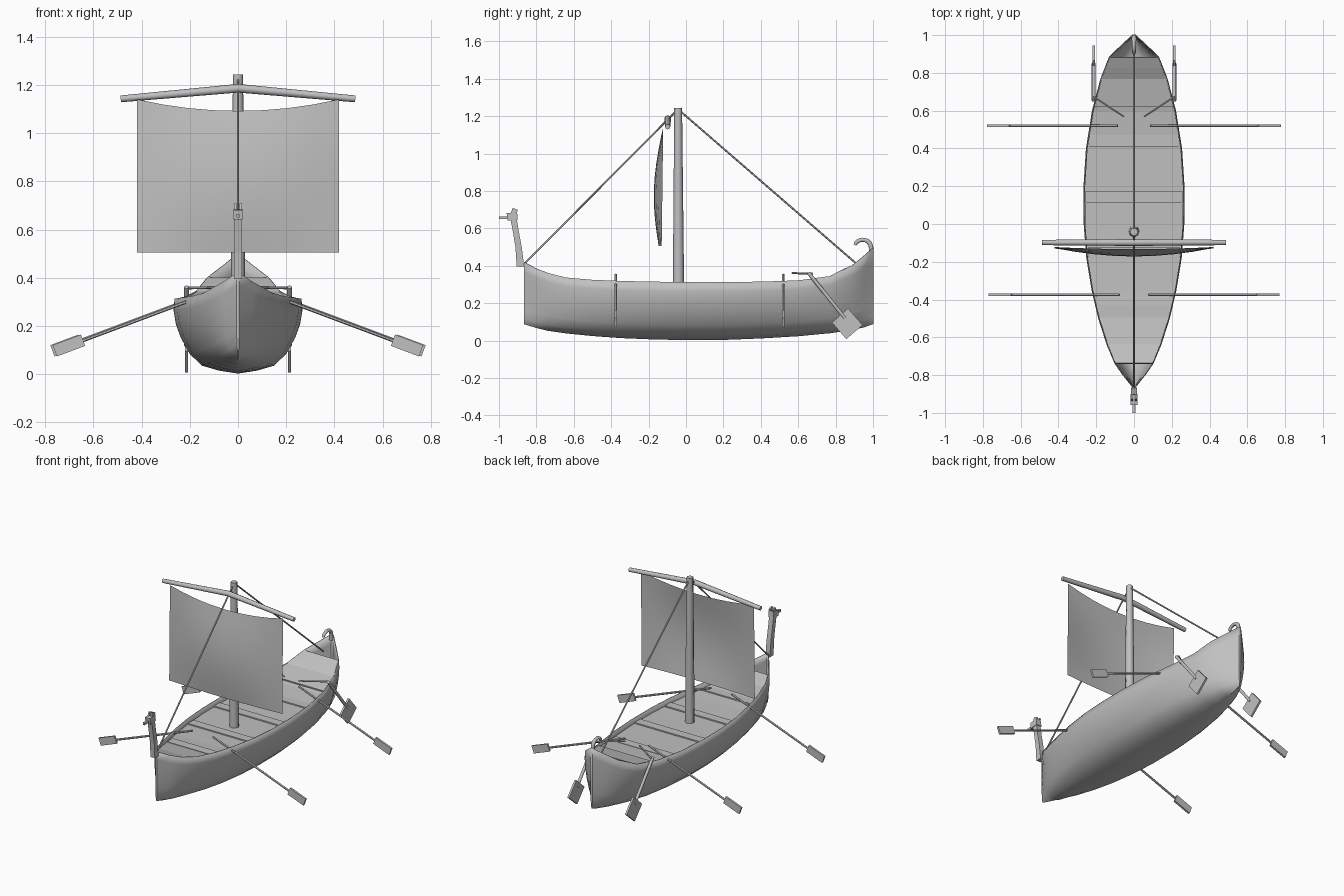
import bpy, bmesh, math
from mathutils import Vector, Matrix

if "Cube" in bpy.data.objects:
    bpy.data.objects.remove(bpy.data.objects["Cube"])

grey = bpy.data.materials.new("weathered grey")
grey.diffuse_color = (0.53, 0.53, 0.53, 1)
grey.use_nodes = True
grey.node_tree.nodes["Principled BSDF"].inputs["Base Color"].default_value = grey.diffuse_color


def finish(name, bm, smooth=None):
    bmesh.ops.recalc_face_normals(bm, faces=bm.faces)
    me = bpy.data.meshes.new(name)
    bm.to_mesh(me)
    bm.free()
    me.materials.append(grey)
    ob = bpy.data.objects.new(name, me)
    bpy.context.collection.objects.link(ob)
    if smooth:
        bpy.context.view_layer.objects.active = ob
        ob.select_set(True)
        bpy.ops.object.shade_smooth_by_angle(angle=math.radians(smooth))
        ob.select_set(False)
    return ob


def rod(name, pts, radii, sides=8, smooth=50):
    """Round bar following a path."""
    bm = bmesh.new()
    pts = [Vector(p) for p in pts]
    rings = []
    for i, p in enumerate(pts):
        d = (pts[min(i + 1, len(pts) - 1)] - pts[max(i - 1, 0)]).normalized()
        ref = Vector((1, 0, 0)) if abs(d.x) < 0.7 else Vector((0, 1, 0))
        u = d.cross(ref).normalized()
        v = d.cross(u)
        ring = []
        for k in range(sides):
            a = 2 * math.pi * k / sides
            ring.append(bm.verts.new(p + radii[i] * (u * math.cos(a) + v * math.sin(a))))
        rings.append(ring)
    for a, b in zip(rings, rings[1:]):
        for k in range(sides):
            j = (k + 1) % sides
            bm.faces.new((a[k], a[j], b[j], b[k]))
    bm.faces.new(rings[0])
    bm.faces.new(rings[-1])
    return finish(name, bm, smooth)


def box(name, centre, size, axis=None, angle=0):
    bm = bmesh.new()
    m = Matrix.Translation(centre)
    if axis:
        m = m @ Matrix.Rotation(angle, 4, axis)
    bmesh.ops.create_cube(bm, size=1, matrix=m @ Matrix.Diagonal((*size, 1)))
    return finish(name, bm)


# hull stations: y, half width, keel height, rim height
stations = [(-0.865, 0.006, 0.09, 0.42), (-0.80, 0.058, 0.07, 0.385), (-0.74, 0.10, 0.055, 0.362),
            (-0.64, 0.142, 0.041, 0.337), (-0.50, 0.187, 0.027, 0.325), (-0.35, 0.222, 0.016, 0.319),
            (-0.18, 0.25, 0.009, 0.315), (0.0, 0.264, 0.005, 0.313), (0.2, 0.265, 0.006, 0.313),
            (0.4, 0.252, 0.014, 0.315), (0.6, 0.22, 0.026, 0.322), (0.77, 0.175, 0.042, 0.345),
            (0.885, 0.13, 0.058, 0.40), (0.95, 0.062, 0.073, 0.452), (1.0, 0.008, 0.09, 0.495)]
half = [(0, 0), (0.3, 0.04), (0.56, 0.105), (0.75, 0.26), (0.89, 0.48), (0.965, 0.66), (1, 0.84), (0.985, 1)]
section = [(-x, z) for x, z in half[:0:-1]] + half


def at(y):
    """Half width and rim height of the hull at y."""
    for a, b in zip(stations, stations[1:]):
        if a[0] <= y <= b[0]:
            t = (y - a[0]) / (b[0] - a[0])
            return a[1] + t * (b[1] - a[1]), a[3] + t * (b[3] - a[3])


# hull skin
bm = bmesh.new()
rings = [[bm.verts.new((x * w, y, k + z * (r - k))) for x, z in section] for y, w, k, r in stations]
for a, b in zip(rings, rings[1:]):
    for i in range(len(section) - 1):
        bm.faces.new((a[i], a[i + 1], b[i + 1], b[i]))
bm.faces.new(rings[0])
bm.faces.new(rings[-1])
hull = finish("hull", bm, 40)
sol = hull.modifiers.new("planking thickness", "SOLIDIFY")
sol.thickness = 0.005
sol.offset = 0


def deck_z(y):
    drop = 0.048 - 0.03 * max(0, min(1, (abs(y) - 0.45) / 0.35))
    return at(y)[1] - drop


def deck(name, ys, lift):
    bm = bmesh.new()
    rows = []
    for y in ys:
        w = at(y)[0] * 0.982
        rows.append([bm.verts.new((s * w, y, deck_z(y) + lift)) for s in (-1, 1)])
    for a, b in zip(rows, rows[1:]):
        bm.faces.new((a[0], a[1], b[1], b[0]))
    ob = finish(name, bm)
    m = ob.modifiers.new("board thickness", "SOLIDIFY")
    m.thickness = 0.01
    m.offset = -1


# decks and rowing benches
deck("main_deck", [s[0] for s in stations[2:13]], 0)
deck("aft_deck", [0.625, 0.70, 0.77, 0.83, 0.885], 0.01)
for n, y in enumerate((-0.46, -0.155, 0.145, 0.44)):
    w = min(at(y - 0.03)[0], at(y + 0.03)[0]) * 0.975
    box(f"bench_{n + 1}", (0, y, deck_z(y) + 0.008), (2 * w, 0.06, 0.02))

# mast, yard and stays
rod("mast", [(0, -0.04, 0.2), (0, -0.042, 1.245)], [0.031, 0.021])
rod("yard", [(-0.487, -0.098, 1.143), (0, -0.098, 1.187), (0.487, -0.098, 1.143)], [0.014, 0.018, 0.014])
rod("forestay", [(0, -0.865, 0.41), (0, -0.045, 1.235)], [0.005, 0.005], 6)
rod("backstay", [(0, 0.907, 0.415), (0, -0.04, 1.235)], [0.005, 0.005], 6)

# billowing sail
bm = bmesh.new()
grid = []
for j in range(9):
    v = j / 8
    row = []
    for i in range(9):
        u = i / 4 - 1
        top = 1.093 + 0.048 * u * u
        belly = 0.006 + 0.04 * math.sin(math.pi * (0.08 + 0.88 * v))
        row.append(bm.verts.new((0.42 * u, -0.122 - 0.008 * (1 - v) - belly * (1 - u * u),
                                 0.505 + v * (top - 0.505))))
    grid.append(row)
for a, b in zip(grid, grid[1:]):
    for i in range(8):
        bm.faces.new((a[i], a[i + 1], b[i + 1], b[i]))
finish("sail", bm, 60)

# carved bow post: neck, head, snout, ears
bm = bmesh.new()
neck = [(-0.905, -0.865, 0.395), (-0.912, -0.878, 0.50), (-0.925, -0.893, 0.58), (-0.938, -0.905, 0.65)]
rows = [[bm.verts.new(p) for p in ((-0.016, a, z), (0.016, a, z), (0.016, b, z), (-0.016, b, z))]
        for a, b, z in neck]
for a, b in zip(rows, rows[1:]):
    for k in range(4):
        bm.faces.new((a[k], a[(k + 1) % 4], b[(k + 1) % 4], b[k]))
bm.faces.new(rows[0])
bm.faces.new(rows[-1])
finish("bow_post", bm)
box("carved_head", (0, -0.929, 0.664), (0.038, 0.056, 0.04), 'X', 0.1)
box("snout", (0, -0.975, 0.657), (0.014, 0.05, 0.015))
for s, side in ((-1, "left"), (1, "right")):
    box(f"{side}_ear", (s * 0.011, -0.918, 0.69), (0.01, 0.03, 0.03), 'X', -0.35)

# curled stern ornament
curl = [(0, 0.988, 0.46), (0, 0.99, 0.495)]
curl += [(0, 0.945 + 0.042 * math.cos(a), 0.505 + 0.034 * math.sin(a))
         for a in (math.radians(d) for d in range(10, 171, 20))]
rod("stern_curl", curl, [0.012] * 5 + [0.011] * 3 + [0.01] * 2 + [0.008], 8)

# rowing oars and steering oars on both sides
slope = math.atan(0.375)
for s, side in ((-1, "left"), (1, "right")):
    for y, shift, place in ((-0.375, -0.006, "front"), (0.52, 0.004, "rear")):
        x0, x1 = 0.083 + shift, 0.66 + shift
        rod(f"{side}_{place}_oar", [(s * x0, y, 0.352), (s * x1, y, 0.352 - 0.375 * (x1 - x0))],
            [0.007, 0.007], 6)
        box(f"{side}_{place}_oar_blade", (s * (0.708 + shift), y, 0.119), (0.125, 0.013, 0.05), 'Y', s * slope)
    x = s * 0.214
    rod(f"{side}_steering_shaft", [(x, 0.655, 0.362), (x, 0.85, 0.12)], [0.01, 0.01], 8)
    box(f"{side}_steering_blade", (x, 0.862, 0.09), (0.013, 0.115, 0.118), 'X', math.radians(41))
    rod(f"{side}_tiller", [(x, 0.675, 0.358), (s * 0.053, 0.568, 0.361)], [0.006, 0.005], 6)
